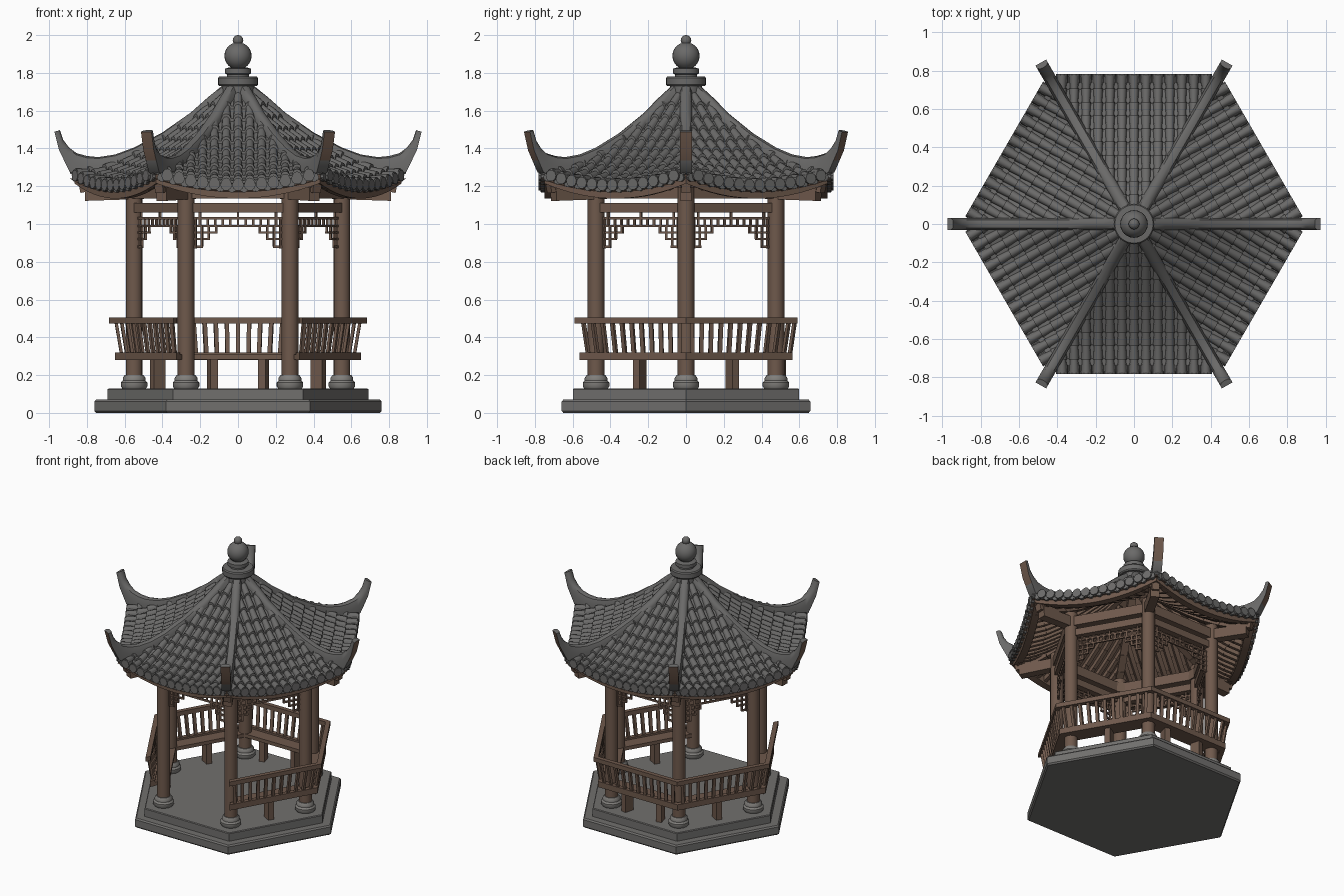
import bpy, bmesh, math
from mathutils import Vector

if "Cube" in bpy.data.objects:
    bpy.data.objects.remove(bpy.data.objects["Cube"])

T30 = math.tan(math.pi / 6)


def mat(name, c):
    m = bpy.data.materials.new(name)
    m.diffuse_color = (*c, 1)
    m.use_nodes = True
    m.node_tree.nodes["Principled BSDF"].inputs["Base Color"].default_value = m.diffuse_color
    return m


TILE = mat("roof grey", (0.145, 0.143, 0.140))
STONE = mat("stone grey", (0.165, 0.161, 0.155))
PALE = mat("pale stone", (0.22, 0.212, 0.20))
WOOD = mat("brown wood", (0.158, 0.100, 0.072))


def finish(name, bm, *mats, recalc=True, angle=35):
    if recalc:
        bmesh.ops.recalc_face_normals(bm, faces=bm.faces)
    me = bpy.data.meshes.new(name)
    bm.to_mesh(me)
    bm.free()
    for m in mats:
        me.materials.append(m)
    ob = bpy.data.objects.new(name, me)
    bpy.context.collection.objects.link(ob)
    bpy.ops.object.select_all(action='DESELECT')
    ob.select_set(True)
    bpy.context.view_layer.objects.active = ob
    bpy.ops.object.shade_smooth_by_angle(angle=math.radians(angle))
    return ob


def loft(bm, rings):
    """Skin closed rings and cap both ends."""
    vs = [[bm.verts.new(p) for p in r] for r in rings]
    n = len(vs[0])
    for a, b in zip(vs, vs[1:]):
        for i in range(n):
            bm.faces.new((a[i], a[(i + 1) % n], b[(i + 1) % n], b[i]))
    bm.faces.new(vs[0][::-1])
    bm.faces.new(vs[-1])


def lathe(bm, pts, n, cx=0, cy=0):
    loft(bm, [[(cx + r * math.cos(2 * math.pi * i / n), cy + r * math.sin(2 * math.pi * i / n), z)
               for i in range(n)] for r, z in pts])


def bar(bm, p, q, w, h):
    """Box beam from p to q, w wide sideways and h high."""
    p, q = Vector(p), Vector(q)
    d = (q - p).normalized()
    ref = Vector((0, 0, 1)) if abs(d.z) < 0.85 else Vector((-p.x, -p.y, 0)).normalized()
    s = d.cross(ref).normalized()
    u = s.cross(d)
    loft(bm, [[c + s * w / 2 * i + u * h / 2 * j for i, j in ((-1, -1), (1, -1), (1, 1), (-1, 1))]
              for c in (p, q)])


def P(k, u, a, z):
    """Point on side k: u along the side, a out from the centre."""
    t = math.radians(30 + 60 * k)
    return Vector((a * math.cos(t) - u * math.sin(t), a * math.sin(t) + u * math.cos(t), z))


def R(k, r, z, u=0):
    """Point on the radial line through corner k."""
    t = math.radians(60 * k)
    return Vector((r * math.cos(t) - u * math.sin(t), r * math.sin(t) + u * math.cos(t), z))


def surf(u, a):
    """Height of the curved roof."""
    s = min(1, max(0, (a - 0.08) / 0.69))
    return 1.2 + 0.48 * (1 - s) ** 1.5 + 0.07 * s * s * (u / (a * T30)) ** 2


SIDES = range(6)
FRONT = 4  # open entrance side

# stepped hexagonal base
bm = bmesh.new()
lathe(bm, [(0.75, 0), (0.76, 0.01), (0.76, 0.06), (0.75, 0.07), (0.69, 0.07), (0.69, 0.125), (0.684, 0.13)], 6)
finish("base", bm, STONE, angle=25)

# columns and their stone feet
bm, feet = bmesh.new(), bmesh.new()
for k in SIDES:
    c = R(k, 0.55, 0)
    lathe(bm, [(0.044, 0.18), (0.044, 1.24)], 16, c.x, c.y)
    lathe(feet, [(0.062, 0.128), (0.07, 0.14), (0.07, 0.16), (0.06, 0.172), (0.06, 0.185), (0.05, 0.2)],
          16, c.x, c.y)
finish("columns", bm, WOOD)
finish("column_feet", feet, PALE)

# lintels between columns
bm = bmesh.new()
for k in SIDES:
    for z, h, w in ((1.085, 0.05, 0.045), (1.17, 0.07, 0.06)):
        bar(bm, P(k, -0.275, 0.476, z), P(k, 0.275, 0.476, z), w, h)
finish("lintels", bm, WOOD)

# hanging fretwork under the lintels
bm = bmesh.new()
for k in SIDES:
    def fret(u0, z0, u1, z1):
        bar(bm, P(k, u0, 0.476, z0), P(k, u1, 0.476, z1), 0.012, 0.012)
    for z in (1.03, 0.99):
        fret(-0.24, z, 0.24, z)
    for i in range(-5, 6):
        fret(i * 0.04, 0.99, i * 0.04, 1.06 if i % 5 == 0 else 1.03)
    for s in (-1, 1):
        for u, z in ((0.19, 0.88), (0.155, 0.92), (0.115, 0.955)):
            fret(s * u, z, s * u, 0.99)
            fret(s * (u - 0.006), z, s * 0.235, z)
        fret(s * 0.224, 0.87, s * 0.224, 1.03)
finish("fretwork", bm, WOOD)

# benches with leaning backrests on five sides
seat, rail, slat, leg = (bmesh.new() for _ in range(4))
for k in SIDES:
    if k == FRONT:
        continue
    loft(seat, [[P(k, s * a * T30, a, z) for a, z in ((0.44, 0.282), (0.55, 0.282), (0.55, 0.308), (0.44, 0.308))]
                for s in (-1, 1)])
    for a, z, h in ((0.548, 0.3, 0.042), (0.575, 0.488, 0.032)):
        loft(rail, [[P(k, s * (a + da) * T30, a + da, z + dz)
                     for da, dz in ((-0.016, -h / 2), (0.016, -h / 2), (0.016, h / 2), (-0.016, h / 2))]
                    for s in (-1, 1)])
    for i in range(-5, 6):
        bar(slat, P(k, i * 0.056, 0.55, 0.31), P(k, i * 0.059, 0.575, 0.48), 0.022, 0.016)
    for u in ((-0.135, 0.135) if k == 1 else (0,)):
        bar(leg, P(k, u, 0.49, 0.125), P(k, u, 0.49, 0.285), 0.04, 0.07)
finish("bench_seats", seat, WOOD)
finish("bench_rails", rail, WOOD)
finish("bench_slats", slat, WOOD)
finish("bench_legs", leg, WOOD)

# roof deck in stepped courses, with a wooden ceiling below
COURSE, N = 0.069, 10
deck, ceil = bmesh.new(), bmesh.new()
for k in SIDES:
    for j in range(10):
        hi, lo = 0.08 + j * COURSE, 0.08 + (j + 1) * COURSE
        for i in range(N):
            t0, t1 = (2 * i / N - 1) * T30, (2 * (i + 1) / N - 1) * T30

            def q(t, a, dz):
                return P(k, t * a, a, surf(t * a, a) + dz)
            for pts in ((q(t0, hi, 0), q(t0, lo, 0.014), q(t1, lo, 0.014), q(t1, hi, 0)),
                        (q(t0, lo, 0.014), q(t0, lo, -0.002), q(t1, lo, -0.002), q(t1, lo, 0.014))):
                deck.faces.new([deck.verts.new(p) for p in pts])
            ceil.faces.new([ceil.verts.new(p) for p in
                            (q(t1, hi, -0.03), q(t1, lo, -0.03), q(t0, lo, -0.03), q(t0, hi, -0.03))])
finish("roof_deck", deck, TILE, recalc=False, angle=20)
bmesh.ops.remove_doubles(ceil, verts=ceil.verts, dist=0.0005)
finish("ceiling", ceil, WOOD, recalc=False)

# barrel tiles in overlapping courses, with round ends on the eave
bm, ends = bmesh.new(), bmesh.new()
PITCH = 0.0625
for k in SIDES:
    for c in range(-6, 7):
        u = c * PITCH
        top = max(0.09, abs(u) / T30)
        for j in range(10):
            lo = 0.775 - j * COURSE
            hi = max(lo - COURSE - 0.008, top)
            if lo - hi < 0.012:
                break
            rings = []
            for a, r, lift in ((hi, 0.020, 0.004), (lo, 0.026, 0.014)):
                rings.append([bm.verts.new(P(k, u - r * math.cos(math.pi * i / 6), a,
                                             surf(u, a) + lift + r * 1.15 * math.sin(math.pi * i / 6)))
                              for i in range(7)])
            h, l = rings
            for i in range(6):
                bm.faces.new((h[i], l[i], l[i + 1], h[i + 1]))
            bm.faces.new(l[::-1])
    for c in range(-13, 14):
        u = c * PITCH / 2
        r, dz = (0.022, -0.012) if c % 2 else (0.031, 0.006)
        z = surf(u, 0.77) + dz
        loft(ends, [[P(k, u + r * math.cos(math.pi * i / 5), a, z + r * math.sin(math.pi * i / 5))
                     for i in range(10)] for a in (0.735, 0.768 if c % 2 else 0.782)])
finish("barrel_tiles", bm, TILE, recalc=False, angle=50)
finish("eave_tile_ends", ends, TILE)

# curved fascia below the eaves
bm = bmesh.new()
for k in SIDES:
    rings = []
    for i in range(17):
        t = i / 8 - 1
        low = 1.135 + 0.08 * t * t
        rings.append([P(k, t * a * T30, a, z) for a, z in
                      ((0.70, low), (0.75, low), (0.75, low + 0.055), (0.70, low + 0.055))])
    loft(bm, rings)
finish("eave_fascia", bm, WOOD)

# rafters and hip beams
bm = bmesh.new()
for k in SIDES:
    for c in range(-6, 7):
        u = c * PITCH
        a0 = max(0.14, abs(u) / T30)
        if a0 > 0.7:
            continue
        st = [a0 + (0.73 - a0) * i / 5 for i in range(6)]
        for a, b in zip(st, st[1:]):
            bar(bm, P(k, u, a, surf(u, a) - 0.045), P(k, u, b, surf(u, b) - 0.045), 0.026, 0.036)
    st = [0.08 + 0.76 * i / 7 for i in range(8)]
    for a, b in zip(st, st[1:]):
        za, zb = (surf(r * 0.433, r * 0.866) - 0.06 for r in (a, b))
        bar(bm, R(k, a, za), R(k, b, zb), 0.05, 0.06)
    bar(bm, R(k, 0.5, 1.17), R(k, 0.81, 1.16), 0.06, 0.075)
finish("rafters", bm, WOOD)

# hip ridges with upturned tips: top (r, z) and bottom (r, z)
RIDGE = [(0.08, 1.735, 0.08, 1.65), (0.16, 1.67, 0.16, 1.60), (0.25, 1.59, 0.25, 1.52), (0.4, 1.485, 0.4, 1.41),
         (0.55, 1.405, 0.55, 1.32), (0.65, 1.368, 0.65, 1.28), (0.74, 1.354, 0.74, 1.26), (0.80, 1.36, 0.83, 1.245),
         (0.855, 1.375, 0.89, 1.275), (0.895, 1.405, 0.92, 1.335), (0.925, 1.445, 0.947, 1.39),
         (0.943, 1.497, 0.972, 1.488)]
SECTION = [(-1, 0), (-1, 0.55), (-0.65, 0.92), (0, 1), (0.65, 0.92), (1, 0.55), (1, 0)]
bm = bmesh.new()
for k in SIDES:
    loft(bm, [[R(k, rb + (rt - rb) * f, zb + (zt - zb) * f, w * 0.032) for w, f in SECTION]
              for rt, zt, rb, zb in RIDGE])
bmesh.ops.recalc_face_normals(bm, faces=bm.faces)
for f in bm.faces:
    c = f.calc_center_median()
    out = Vector((c.x, c.y, 0)).normalized()
    if c.z > 1.35 and c.xy.length > 0.9 and f.normal.dot(out) > 0.4:
        f.material_index = 1  # bare wood on the outside of the tips
finish("hip_ridges", bm, TILE, WOOD, angle=50)

# finial
bm = bmesh.new()
ball = [(0.072 * math.cos(t), 1.89 + 0.072 * math.sin(t)) for t in [math.radians(-60 + 15 * i) for i in range(10)]]
knob = [(0.028 * math.cos(t), 1.972 + 0.028 * math.sin(t)) for t in [math.radians(-30 + 17 * i) for i in range(8)]]
lathe(bm, [(0.085, 1.62), (0.085, 1.73), (0.1, 1.73), (0.106, 1.738), (0.106, 1.772), (0.1, 1.78), (0.058, 1.782),
           (0.058, 1.792), (0.07, 1.797), (0.07, 1.822), (0.05, 1.828)] + ball + knob, 24)
finish("finial", bm, TILE)
